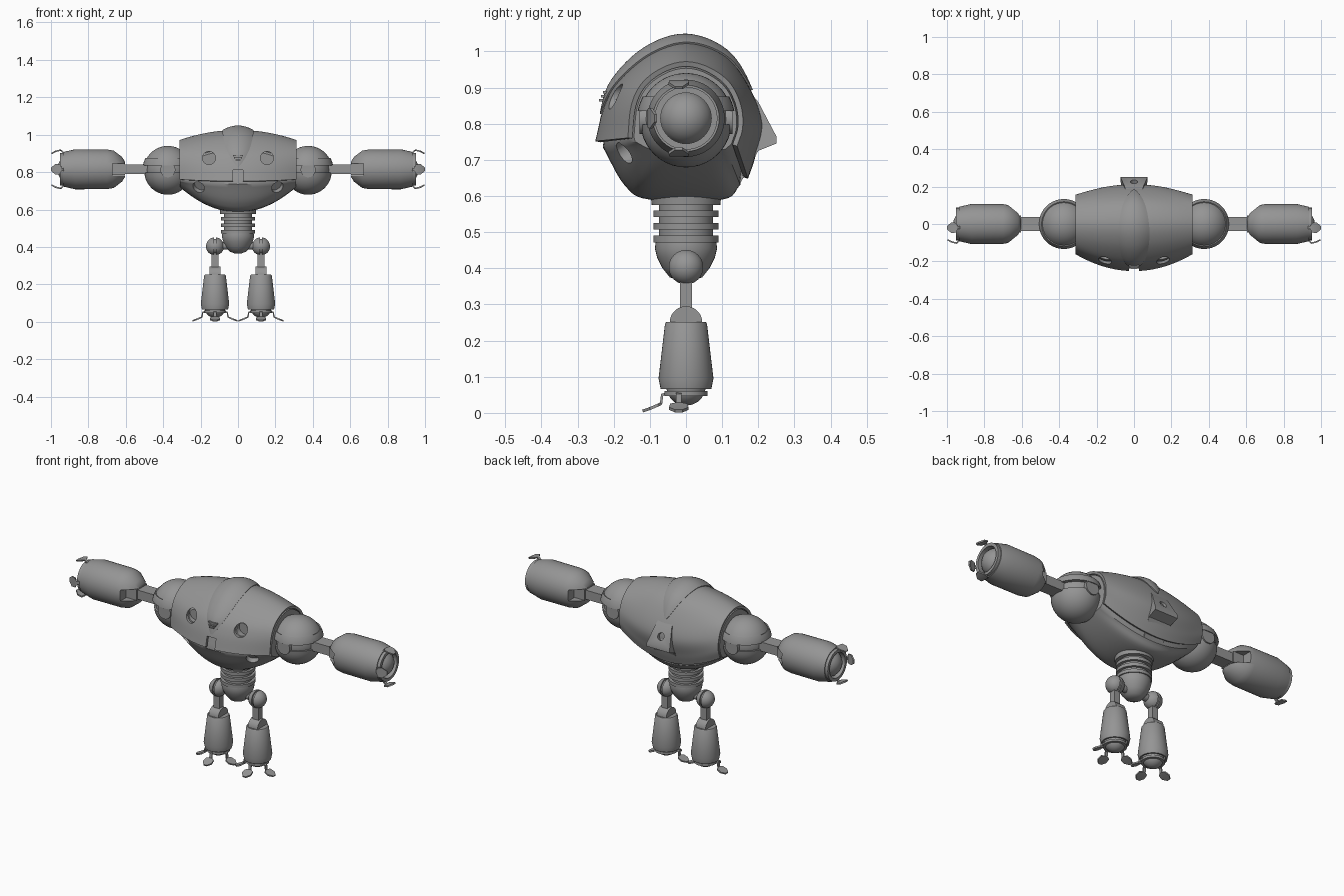
import bpy
import bmesh
from math import sin, cos, pi
from mathutils import Vector

cube = bpy.data.objects.get("Cube")
if cube:
    bpy.data.objects.remove(cube)

metal = bpy.data.materials.new("grey_metal")
metal.use_nodes = True
GREY = (0.3, 0.3, 0.3, 1)
metal.diffuse_color = GREY
metal.node_tree.nodes["Principled BSDF"].inputs["Base Color"].default_value = GREY

HALF = 0.31   # half width of the torso


def bake(ob):
    """Apply every modifier of an object."""
    graph = bpy.context.evaluated_depsgraph_get()
    mesh = bpy.data.meshes.new_from_object(ob.evaluated_get(graph))
    ob.modifiers.clear()
    ob.data = mesh


def grid(name, rows, wrap=False, caps=False, mirror=False, thick=0, cutters=()):
    """Skin rows of points, with optional wrap, end caps, thickness and mirror."""
    bm = bmesh.new()
    vs = [[bm.verts.new(p) for p in row] for row in rows]
    n = len(vs[0])
    for a, b in zip(vs, vs[1:]):
        for j in range(n if wrap else n - 1):
            k = (j + 1) % n
            bm.faces.new((a[j], a[k], b[k], b[j]))
    if caps:
        bm.faces.new(vs[0])
        bm.faces.new(vs[-1])
    bmesh.ops.remove_doubles(bm, verts=bm.verts, dist=1e-5)
    bmesh.ops.recalc_face_normals(bm, faces=bm.faces)
    mesh = bpy.data.meshes.new(name)
    bm.to_mesh(mesh)
    bm.free()
    mesh.materials.append(metal)
    ob = bpy.data.objects.new(name, mesh)
    bpy.context.collection.objects.link(ob)
    if thick:
        mod = ob.modifiers.new("thickness", 'SOLIDIFY')
        mod.thickness, mod.offset = thick, 0
    for cutter in cutters:
        mod = ob.modifiers.new("cut", 'BOOLEAN')
        mod.operation, mod.solver, mod.object = 'DIFFERENCE', 'EXACT', cutter
    if mirror:
        ob.modifiers.new("mirror", 'MIRROR')
    bake(ob)
    bpy.ops.object.select_all(action='DESELECT')
    ob.select_set(True)
    bpy.context.view_layer.objects.active = ob
    bpy.ops.object.shade_smooth_by_angle(angle=0.6)
    return ob


def lathe(name, profile, origin=(0, 0, 0), axis=(0, 0, 1), segs=40, **kw):
    """Turn (radius, height) points around an axis."""
    rot = Vector((0, 0, 1)).rotation_difference(Vector(axis))
    turn = [2 * pi * i / segs for i in range(segs)]
    rows = [[Vector(origin) + rot @ Vector((r * cos(a), r * sin(a), h)) for a in turn]
            for r, h in profile]
    return grid(name, rows, wrap=True, **kw)


def rod(name, r, h0, h1, origin=(0, 0, 0), axis=(0, 0, 1), **kw):
    return lathe(name, [(0, h0), (r, h0), (r, h1), (0, h1)], origin, axis, **kw)


def box(name, lo, hi, **kw):
    rows = [[(x, lo[1], lo[2]), (x, hi[1], lo[2]), (x, hi[1], hi[2]), (x, lo[1], hi[2])]
            for x in (lo[0], hi[0])]
    return grid(name, rows, wrap=True, caps=True, **kw)


def arc(r, a0, a1, mid=0, steps=10):
    angles = [a0 + (a1 - a0) * i / steps for i in range(steps + 1)]
    return [(max(0, r * cos(a)), mid + r * sin(a)) for a in angles]


def smooth(pts, steps=6):
    """Open Catmull-Rom curve through the points."""
    p = [Vector(q) for q in pts]
    p = [2 * p[0] - p[1]] + p + [2 * p[-1] - p[-2]]
    out = []
    for a, b, c, d in zip(p, p[1:], p[2:], p[3:]):
        for i in range(steps):
            t = i / steps
            out.append(b + (c - a) * t / 2 + (a - 2.5 * b + 2 * c - d / 2) * t * t
                       + (1.5 * (b - c) + (d - a) / 2) * t ** 3)
    return out + [p[-2]]


def blend(mid, end, x):
    """Torso section at x, between the middle and the end profile."""
    w = (x / HALF) ** 2
    return [Vector((x, *m.lerp(e, w))) for m, e in zip(mid, end)]


# Torso profiles, front lip over the top to the back lip
shell_mid = smooth([(-.245, .75), (-.222, .84), (-.185, .91), (-.1, .985), (0, 1.018),
                    (.1, .985), (.165, .905), (.205, .8), (.185, .71), (.165, .65)])
shell_end = smooth([(-.155, .76), (-.145, .85), (-.115, .91), (-.06, .95), (0, .965),
                    (.06, .95), (.115, .91), (.145, .85), (.15, .79), (.135, .74)])
belly_mid = smooth([(-.23, .735), (-.17, .63), (-.1, .59), (.1, .59), (.15, .63)])
belly_end = smooth([(-.14, .75), (-.1, .73), (-.05, .72), (.05, .72), (.11, .73)])
core = Vector((0, .8))
hull_mid = belly_mid + [core.lerp(p, .93) for p in reversed(shell_mid)]
hull_end = belly_end + [core.lerp(p, .93) for p in reversed(shell_end)]
stations = [HALF * i / 12 for i in range(-12, 13)]

# Cutters for the ports and the front slot
cutters = [box("slot_cutter", (-.028, -.3, .7), (.028, -.2, .81))]
for s in (-1, 1):
    cutters.append(rod("chest_cutter", .035, -.03, .03, (s * .155, -.19, .875), (0, 1, 0)))
    cutters.append(rod("belly_cutter", .033, -.025, .03, (s * .21, -.17, .72), (s * .35, -.75, -.5)))
back_cutter = rod("back_cutter", .02, -.02, .03, (0, .225, .81), (0, .9, .45))
slot = box("elbow_cutter", (.5, -.2, .783), (.672, .2, .847))

# Torso
grid("torso_shell", [blend(shell_mid, shell_end, x) for x in stations],
     thick=.014, cutters=cutters)
grid("torso_hull", [blend(hull_mid, hull_end, x) for x in stations],
     wrap=True, caps=True, cutters=cutters[1:])


def patch(name, first, last, width, lift):
    """Raised panel following the torso shell."""
    rows = []
    for i in range(first, last + 1):
        t = (i - first) / (last - first)
        row = []
        for j in range(-8, 9):
            v = j / 8
            p = blend(shell_mid, shell_end, width(t) * v)[i]
            out = Vector((0, p.y, p.z - .8)).normalized()
            row.append(p + out * lift(t, v))
        rows.append(row)
    return grid(name, rows, thick=.012)


# Head crest with a small vent
patch("head_crest", 5, 37, lambda t: .002 + .078 * sin(pi * t) ** .8,
      lambda t, v: .006 + .02 * sin(pi * t) * (1 - v * v))
for i in (8, 9, 10):
    bar = .007 * (i - 6)
    grid("crest_vent", [[(x, shell_mid[i].x - .022, shell_mid[i].y + dz)
                         for x in (-bar, bar)] for dz in (-.003, .004)], thick=.012)

# Back pack, a tapered slab of (y, z, half width)
pack = [(.15, .92, .035), (.2, .86, .05), (.25, .765, .072), (.25, .745, .072),
        (.2, .725, .07), (.15, .635, .06), (.1, .66, .05), (.1, .9, .035)]
grid("back_pack", [[(s * w, y, z) for y, z, w in pack] for s in (-1, 1)],
     wrap=True, caps=True, cutters=[back_cutter])

# Ribbed waist and pelvis cup
ribs = [(0, .63), (.1, .63), (.095, .575), (.075, .575)]
for z in (.56, .525, .49):
    ribs += [(.075, z), (.09, z), (.09, z - .018), (.075, z - .018)]
lathe("waist", ribs + [(0, .47)])
lathe("pelvis", [(0, .472), (.084, .472), (.086, .455), (.08, .43), (.065, .4),
                 (.045, .375), (.02, .366), (0, .365)])

# Shoulders
SHOULDER = (.375, 0, 0)
lathe("shoulder_pad", [(0, .835)] + arc(.136, .19, .5, .81) + arc(.13, .5, pi / 2, .81),
      SHOULDER, mirror=True)
lathe("shoulder_bowl", arc(.126, -pi / 2, -.06, .805) + [(0, .797)], SHOULDER, mirror=True)
lathe("shoulder_core", arc(.118, -pi / 2, pi / 2, .812), SHOULDER, mirror=True)
rod("shoulder_pin", .04, -.128, .128, (.375, 0, .812), (0, 1, 0), mirror=True)

# Arms
ARM = (0, 0, .815)
OUT = (1, 0, 0)
box("upper_arm", (.42, -.038, .789), (.64, .038, .841), mirror=True)
box("elbow_block", (.605, -.046, .785), (.675, .046, .846), mirror=True)
lathe("forearm", [(0, .605), (.042, .605), (.066, .62), (.1, .665), (.106, .7), (.107, .87),
                  (.092, .935), (.08, .935), (.08, .89), (0, .89)],
      ARM, OUT, mirror=True, cutters=[slot])
lathe("wrist_ring", [(.07, .9), (.087, .9), (.087, .952), (.07, .952), (.07, .9)],
      ARM, OUT, mirror=True)
lathe("palm", arc(.075, -pi / 2, pi / 2, .892), ARM, OUT, mirror=True)


def strip(name, path, origin, side, up):
    """Bent plate of (reach, height, half width) points."""
    o, d, u = Vector(origin), Vector(side), Vector(up)
    w = d.cross(u)
    grid(name, [[o + d * r + u * h - w * k, o + d * r + u * h + w * k] for r, h, k in path],
         thick=.008, mirror=True)


finger = [(.08, .925, .008), (.1, .945, .008), (.102, .95, .026), (.096, .975, .028),
          (.084, .997, .01)]
for d in ((0, 0, 1), (0, -1, 0), (0, 0, -1)):
    strip("finger", finger, (0, -.02 if d[2] else 0, .815), d, OUT)

# Legs
LEG = (.123, 0, 0)
UP = (0, 0, 1)
rod("hip_axle", .02, 0, .12, (0, 0, .405), OUT, mirror=True)
half = arc(.048, .12, pi / 2)
lathe("hip_ball", [(r, -h) for r, h in reversed(half)] + [(.04, -.005), (.04, .005)] + half,
      (.123, 0, .403), OUT, mirror=True)
box("thigh", (.104, -.017, .27), (.142, .017, .38), mirror=True)
rod("knee", .045, -.03, .03, (.123, 0, .25), OUT, mirror=True)
lathe("shin", [(0, .252), (.054, .252), (.058, .247), (.076, .095), (.07, .066),
               (.062, .066), (.062, .1), (0, .1)], LEG, mirror=True)
lathe("ankle_ring", [(.045, .047), (.06, .047), (.06, .06), (.045, .06), (.045, .047)],
      LEG, mirror=True)
lathe("foot_ball", arc(.055, -pi / 2, pi / 2, .075), LEG, mirror=True)
toe = [(.05, .053, .008), (.066, .05, .008), (.069, .026, .008), (.076, .022, .024),
       (.1, .012, .027), (.12, .005, .01)]
for d in ((1, 0, 0), (-1, 0, 0), (0, -1, 0)):
    strip("toe", toe, (.123, -.02 if d[0] else 0, 0), d, UP)

# Remove the cutters
for cutter in cutters + [back_cutter, slot]:
    bpy.data.objects.remove(cutter)
